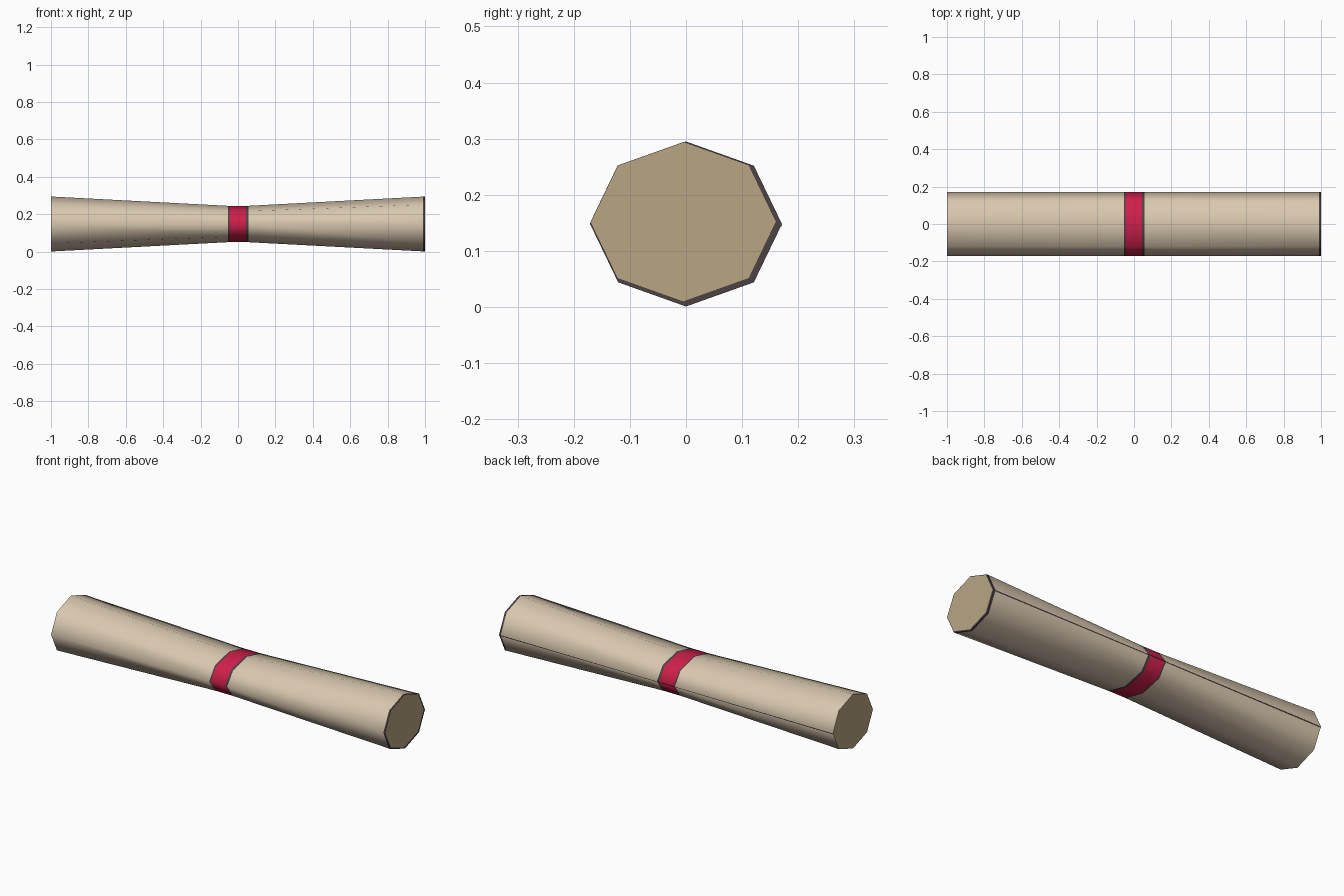
import bpy, bmesh, math

if "Cube" in bpy.data.objects:
    bpy.data.objects.remove(bpy.data.objects["Cube"])

SIDES, CZ = 8, 0.148
HALF_W, END_H, WAIST_H, BAND = 0.171, 0.147, 0.097, 0.05


def material(name, color):
    m = bpy.data.materials.new(name)
    m.diffuse_color = (*color, 1)
    m.use_nodes = True
    m.node_tree.nodes["Principled BSDF"].inputs["Base Color"].default_value = m.diffuse_color
    return m


MATS = [material("pale wood", (0.70, 0.58, 0.43)),
        material("crimson", (0.62, 0.014, 0.07)),
        material("dark trim", (0.075, 0.055, 0.06)),
        material("tan end grain", (0.48, 0.38, 0.23))]
WOOD, RED, DARK, TAN = range(4)


def half_height(x):
    t = max(0, (abs(x) - BAND) / (1 - BAND))
    return WAIST_H + (END_H - WAIST_H) * t


def ring(bm, x, scale=1, dy=0, dz=0):
    h = half_height(x)
    angles = [2 * math.pi * i / SIDES for i in range(SIDES)]
    return [bm.verts.new((x, HALF_W * scale * math.cos(a) + dy,
                          CZ + h * scale * math.sin(a) + dz)) for a in angles]


def bridge(bm, a, b, mat):
    for i in range(SIDES):
        j = (i + 1) % SIDES
        bm.faces.new((a[i], a[j], b[j], b[i])).material_index = mat


def finish(bm, name):
    bmesh.ops.recalc_face_normals(bm, faces=bm.faces)
    mesh = bpy.data.meshes.new(name)
    bm.to_mesh(mesh)
    bm.free()
    for m in MATS:
        mesh.materials.append(m)
    ob = bpy.data.objects.new(name, mesh)
    bpy.context.collection.objects.link(ob)
    return ob


# Octagonal rod: constant width, pinched at the red band, with dark trim rings
xs = (-1, -0.053, -0.045, 0.042, 0.055, 0.99, 1)
colours = (WOOD, DARK, RED, DARK, WOOD, DARK)
bm = bmesh.new()
rings = [ring(bm, x) for x in xs]
for a, b, c in zip(rings, rings[1:], colours):
    bridge(bm, a, b, c)

# End caps, the right one with an uneven dark rim
bm.faces.new(rings[0]).material_index = TAN
inner = ring(bm, 1, 0.965, -0.005, 0.004)
bridge(bm, rings[-1], inner, DARK)
bm.faces.new(inner).material_index = TAN
rod = finish(bm, "banded_rod")

# Smooth round the sides, sharp at the end caps
bpy.context.view_layer.objects.active = rod
rod.select_set(True)
bpy.ops.object.shade_smooth_by_angle(angle=math.radians(80))

# Thin dark seam just under the back ridge
bm = bmesh.new()
rows = []
for x in (-1, -BAND, BAND, 1):
    h = half_height(x)
    row = []
    for t in (0, 0.055):
        y = HALF_W * (1 - t * (1 - math.cos(math.pi / 4)))
        z = CZ - t * h * math.sin(math.pi / 4)
        row.append(bm.verts.new((x, y + 0.001, z)))
    rows.append(row)
for a, b in zip(rows, rows[1:]):
    bm.faces.new((a[0], b[0], b[1], a[1])).material_index = DARK
for f in bm.faces:
    f.normal_update()
    if f.normal.y < 0:
        f.normal_flip()
mesh_name = "back_seam"
mesh = bpy.data.meshes.new(mesh_name)
bm.to_mesh(mesh)
bm.free()
for m in MATS:
    mesh.materials.append(m)
bpy.context.collection.objects.link(bpy.data.objects.new(mesh_name, mesh))
